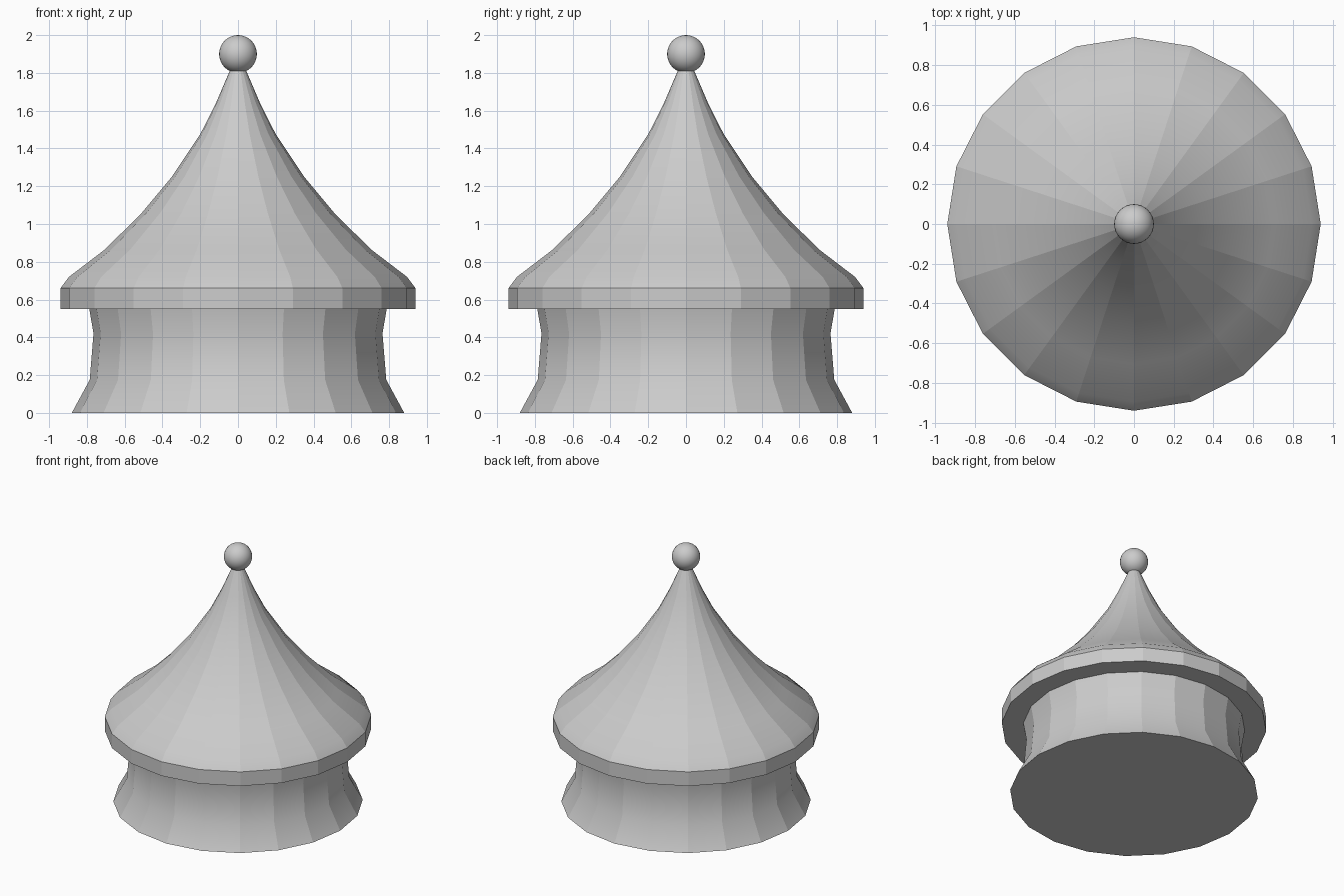
import bpy, bmesh, math

if "Cube" in bpy.data.objects:
    bpy.data.objects.remove(bpy.data.objects["Cube"])

SIDES = 20


def lathe(name, profile, hard_rings=(), cap_bottom=False):
    """Revolve (radius, z) points: facets around, smooth along the height."""
    bm = bmesh.new()
    rings = []
    for r, z in profile:
        rings.append([bm.verts.new((r * math.cos(2 * math.pi * i / SIDES),
                                    r * math.sin(2 * math.pi * i / SIDES), z))
                      for i in range(SIDES)])
    for low, high in zip(rings, rings[1:]):
        for i in range(SIDES):
            j = (i + 1) % SIDES
            bm.faces.new((low[i], low[j], high[j], high[i]))
    if cap_bottom:
        bm.faces.new(rings[0][::-1])
    for f in bm.faces:
        f.smooth = True
    # Crisp upright edges and crisp chosen rings
    for a, b in zip(rings, rings[1:]):
        for v, w in zip(a, b):
            bm.edges.get((v, w)).smooth = False
    for k in hard_rings:
        for i in range(SIDES):
            bm.edges.get((rings[k][i], rings[k][(i + 1) % SIDES])).smooth = False
    mesh = bpy.data.meshes.new(name)
    bm.to_mesh(mesh)
    bm.free()
    obj = bpy.data.objects.new(name, mesh)
    bpy.context.collection.objects.link(obj)
    return obj


# Flared drum wall with closed floor
lathe("base_wall", [(0.88, 0), (0.785, 0.175), (0.765, 0.42), (0.787, 0.55)],
      hard_rings=(0,), cap_bottom=True)

# Sweeping roof with overhanging rim
lathe("roof", [(0.787, 0.55), (0.94, 0.55), (0.94, 0.66), (0.895, 0.72),
               (0.705, 0.865), (0.51, 1.058), (0.35, 1.25), (0.2, 1.475),
               (0.117, 1.64), (0.044, 1.81), (0.03, 1.84)],
      hard_rings=(1, 2))

# Ball on the peak
bpy.ops.mesh.primitive_uv_sphere_add(segments=32, ring_count=16, radius=0.1,
                                     location=(0, 0, 1.9))
ball = bpy.context.object
ball.name = "finial_ball"
bpy.ops.object.shade_smooth()
